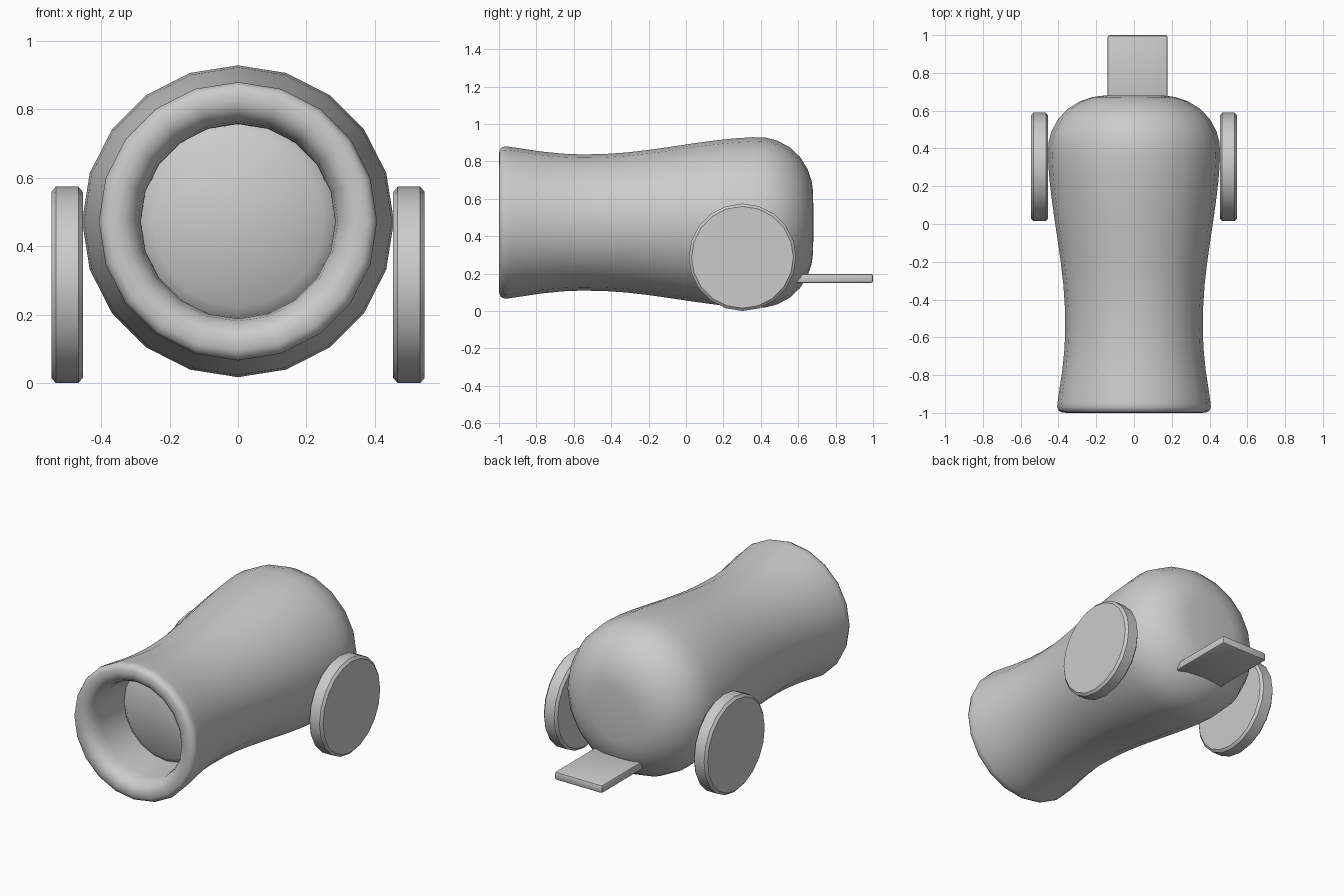
import bpy, bmesh, math

if "Cube" in bpy.data.objects:
    bpy.data.objects.remove(bpy.data.objects["Cube"])

SIDES = 20


def finish(bm, name, angle):
    bmesh.ops.recalc_face_normals(bm, faces=bm.faces)
    mesh = bpy.data.meshes.new(name)
    bm.to_mesh(mesh)
    bm.free()
    ob = bpy.data.objects.new(name, mesh)
    bpy.context.collection.objects.link(ob)
    bpy.ops.object.select_all(action='DESELECT')
    bpy.context.view_layer.objects.active = ob
    ob.select_set(True)
    bpy.ops.object.shade_smooth_by_angle(angle=math.radians(angle))
    return ob


def lathe(profile, name, axis, centre, angle):
    """Revolve (radius, position) pairs around the x or y axis."""
    bm = bmesh.new()
    rings = []
    for r, t in profile:
        count = SIDES if r > 0 else 1
        ring = []
        for i in range(count):
            a = 2 * math.pi * i / SIDES
            u, w = r * math.cos(a), r * math.sin(a)
            p = (u, t, w) if axis == 'Y' else (t, u, w)
            ring.append(bm.verts.new([p[k] + centre[k] for k in range(3)]))
        rings.append(ring)
    for a, b in zip(rings, rings[1:]):
        for i in range(SIDES):
            j = (i + 1) % SIDES
            if len(a) == 1:
                bm.faces.new((a[0], b[i], b[j]))
            elif len(b) == 1:
                bm.faces.new((a[i], a[j], b[0]))
            else:
                bm.faces.new((a[i], a[j], b[j], b[i]))
    return finish(bm, name, angle)


# Barrel: bore floor, bore wall, rolled muzzle, waisted body, rounded breech
barrel = [
    (0, -0.71), (0.25, -0.71), (0.284, -0.68), (0.285, -0.90), (0.292, -0.945),
    (0.308, -0.975), (0.33, -0.994), (0.355, -1.0), (0.38, -0.998),
    (0.398, -0.99), (0.407, -0.97), (0.405, -0.945), (0.394, -0.87),
    (0.379, -0.77), (0.368, -0.66), (0.364, -0.56), (0.366, -0.44),
    (0.374, -0.32), (0.388, -0.20), (0.405, -0.08), (0.423, 0.04),
    (0.438, 0.15), (0.450, 0.26), (0.456, 0.36), (0.453, 0.43),
    (0.437, 0.49), (0.402, 0.555), (0.350, 0.61), (0.285, 0.65),
    (0.220, 0.672), (0.160, 0.68), (0, 0.681)]
lathe(barrel, "barrel", 'Y', (0, 0, 0.473), 50)

# Wheels: chamfered discs on both sides
wheel = [(0, -0.046), (0.272, -0.046), (0.287, -0.033),
         (0.287, 0.033), (0.272, 0.046), (0, 0.046)]
for side, label in ((-1, "left"), (1, "right")):
    lathe(wheel, "wheel_" + label, 'X', (side * 0.5, 0.302, 0.287), 30)

# Tail plate: thin board with softened edges
bm = bmesh.new()
bmesh.ops.create_cube(bm, size=1)
for v in bm.verts:
    v.co = (0.019 + v.co.x * 0.318, 0.785 + v.co.y * 0.43, 0.174 + v.co.z * 0.05)
bmesh.ops.bevel(bm, geom=bm.edges[:], offset=0.012, segments=2, profile=0.5,
                affect='EDGES')
finish(bm, "tail_plate", 40)
